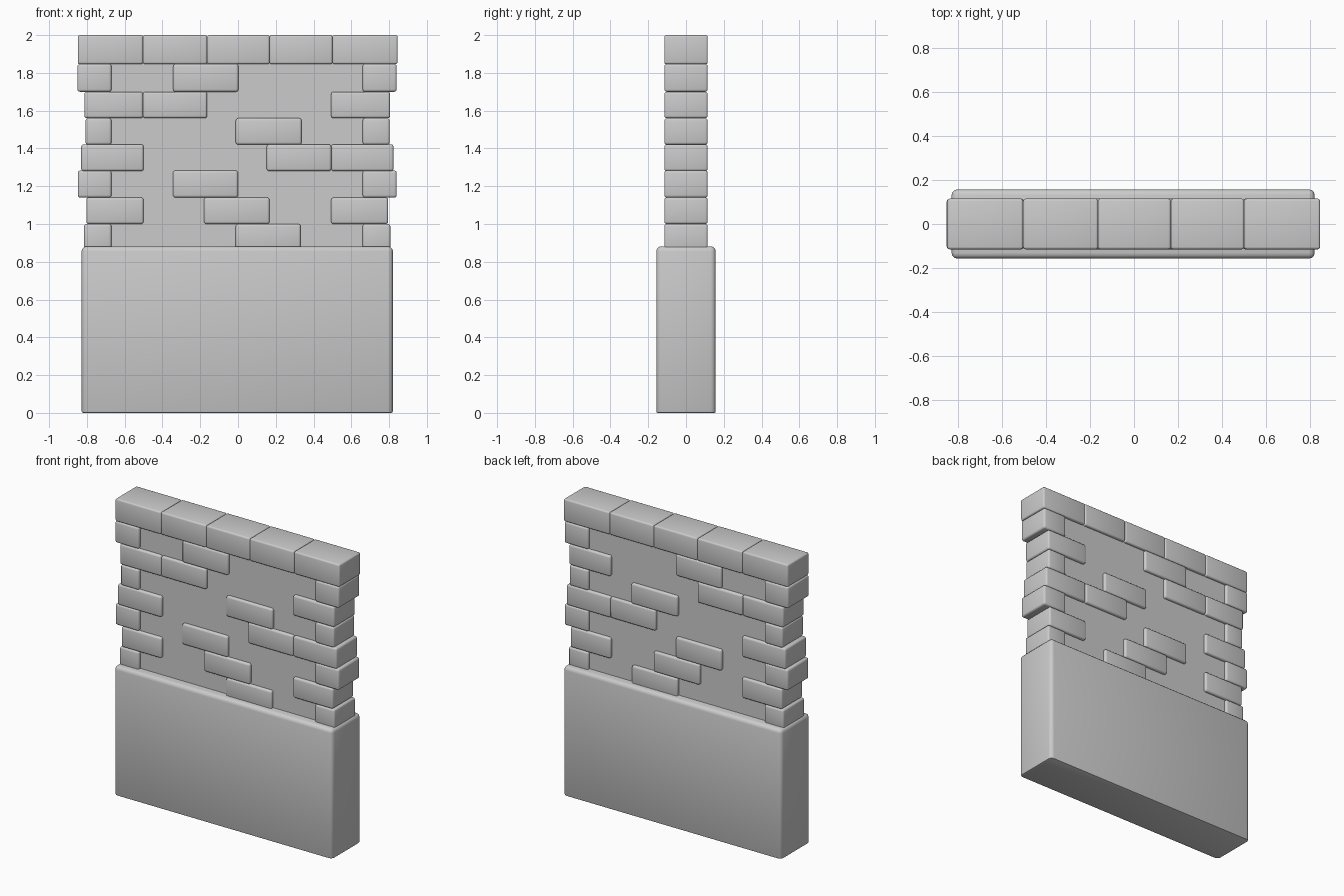
import bpy, bmesh

if "Cube" in bpy.data.objects:
    bpy.data.objects.remove(bpy.data.objects["Cube"])


def box(name, x0, x1, hy, z0, z1, bevel=0.0, foot_bevel=None):
    """Box with rounded edges; foot_bevel gives the bottom edges their own radius."""
    bm = bmesh.new()
    bmesh.ops.create_cube(bm, size=1.0)
    for v in bm.verts:
        v.co.x = x1 if v.co.x > 0 else x0
        v.co.y = hy if v.co.y > 0 else -hy
        v.co.z = z1 if v.co.z > 0 else z0
    if bevel:
        mid = (z0 + z1) / 2
        edges = [e for e in bm.edges
                 if foot_bevel is None or max(v.co.z for v in e.verts) > mid]
        bmesh.ops.bevel(bm, geom=edges, offset=bevel, segments=3,
                        profile=0.5, affect='EDGES', clamp_overlap=True)
        if foot_bevel:
            foot = [e for e in bm.edges
                    if all(abs(v.co.z - z0) < 1e-5 for v in e.verts)]
            bmesh.ops.bevel(bm, geom=foot, offset=foot_bevel, segments=2,
                            profile=0.5, affect='EDGES', clamp_overlap=True)
    me = bpy.data.meshes.new(name)
    bm.to_mesh(me)
    bm.free()
    ob = bpy.data.objects.new(name, me)
    bpy.context.collection.objects.link(ob)
    bpy.ops.object.select_all(action='DESELECT')
    ob.select_set(True)
    bpy.context.view_layer.objects.active = ob
    bpy.ops.object.shade_smooth_by_angle(angle=0.7)
    return ob


# plinth and recessed plaster core
box("plinth", -0.828, 0.82, 0.157, 0.0, 0.882, 0.026, 0.008)
box("plaster_core", -0.785, 0.785, 0.095, 0.8, 1.95)

# brick courses from the bottom up: (bottom, top, brick spans along x)
courses = [
    (0.86, 1.00, [(-0.815, -0.67), (-0.012, 0.332), (0.66, 0.807)]),
    (1.00, 1.14, [(-0.803, -0.50), (-0.18, 0.167), (0.493, 0.795)]),
    (1.14, 1.283, [(-0.848, -0.67), (-0.344, 0.0), (0.66, 0.84)]),
    (1.28, 1.422, [(-0.83, -0.50), (0.152, 0.494), (0.494, 0.823)]),
    (1.42, 1.56, [(-0.807, -0.67), (-0.012, 0.337), (0.66, 0.803)]),
    (1.56, 1.70, [(-0.813, -0.503), (-0.503, -0.163), (0.493, 0.805)]),
    (1.70, 1.847, [(-0.85, -0.67), (-0.343, 0.002), (0.66, 0.84)]),
]
for row, (z0, z1, spans) in enumerate(courses):
    for i, (x0, x1) in enumerate(spans):
        box(f"brick_{row}_{i}", x0, x1, 0.115, z0, z1, 0.013)

# continuous coping course on top
joints = [-0.848, -0.503, -0.163, 0.167, 0.5, 0.845]
for i, (x0, x1) in enumerate(zip(joints, joints[1:])):
    box(f"coping_brick_{i}", x0, x1, 0.115, 1.846, 2.0, 0.011)
